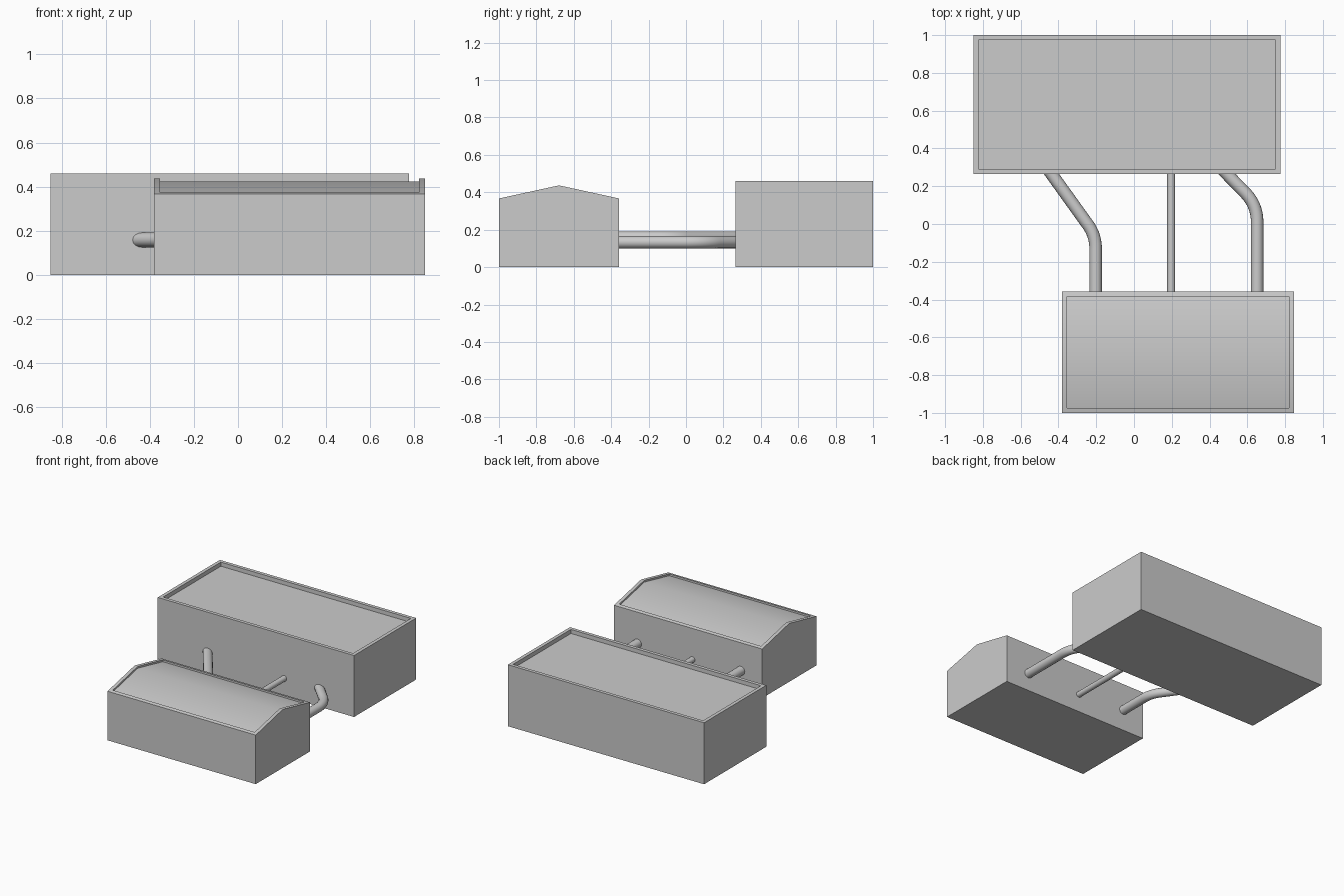
import bpy, bmesh, math
from mathutils import Vector

if "Cube" in bpy.data.objects:
    bpy.data.objects.remove(bpy.data.objects["Cube"])


def building(name, x0, x1, profile, rim, depth):
    """Extrude a y-z profile along x, then sink the roof inside a raised rim."""
    bm = bmesh.new()
    end = bm.faces.new([bm.verts.new((x0, y, z)) for y, z in profile])
    ext = bmesh.ops.extrude_face_region(bm, geom=[end], use_keep_orig=True)
    moved = [v for v in ext["geom"] if isinstance(v, bmesh.types.BMVert)]
    bmesh.ops.translate(bm, verts=moved, vec=(x1 - x0, 0, 0))
    bmesh.ops.recalc_face_normals(bm, faces=bm.faces[:])
    roof = [f for f in bm.faces if f.normal.z > 0.5]
    # flat rim, then a vertical step down to the roof panel
    bmesh.ops.inset_region(bm, faces=roof, thickness=rim, use_even_offset=True)
    bmesh.ops.inset_region(bm, faces=roof, thickness=0.0005, use_even_offset=True)
    verts = list({v for f in roof for v in f.verts})
    bmesh.ops.translate(bm, verts=verts, vec=(0, 0, -depth))
    bmesh.ops.recalc_face_normals(bm, faces=bm.faces[:])
    me = bpy.data.meshes.new(name)
    bm.to_mesh(me)
    bm.free()
    ob = bpy.data.objects.new(name, me)
    bpy.context.collection.objects.link(ob)
    return ob


def pipe(name, radius, z, start, end, corner=None, bend=0.0):
    """Round pipe from start to end, with an optional rounded corner."""
    a, b = Vector(start), Vector(end)
    path = [a]
    if corner:
        c = Vector(corner)
        p = c + (a - c).normalized() * bend
        q = c + (b - c).normalized() * bend
        for i in range(11):
            t = i / 10
            path.append(p * (1 - t) ** 2 + c * 2 * t * (1 - t) + q * t * t)
    path.append(b)
    cu = bpy.data.curves.new(name, 'CURVE')
    cu.dimensions = '3D'
    cu.bevel_depth = radius
    cu.bevel_resolution = 6
    cu.use_fill_caps = True
    sp = cu.splines.new('POLY')
    sp.points.add(len(path) - 1)
    for pt, co in zip(sp.points, path):
        pt.co = (co.x, co.y, z, 1)
    ob = bpy.data.objects.new(name, cu)
    bpy.context.collection.objects.link(ob)
    return ob


# Large flat-roofed block at the back
big = building("rear_building", -0.85, 0.775,
               [(0.265, 0), (1, 0), (1, 0.46), (0.265, 0.46)], 0.026, 0.03)

# Smaller block with a low gabled roof at the front
small = building("front_building", -0.38, 0.847,
                 [(-1, 0), (-0.358, 0), (-0.358, 0.367), (-0.679, 0.437), (-1, 0.367)],
                 0.026, 0.013)

# Connecting pipes
pipes = [
    pipe("left_pipe", 0.033, 0.158, (-0.203, -0.37), (-0.455, 0.29), (-0.203, -0.061), 0.07),
    pipe("middle_pipe", 0.021, 0.135, (0.197, -0.37), (0.197, 0.275)),
    pipe("right_pipe", 0.033, 0.133, (0.652, -0.37), (0.467, 0.29), (0.652, 0.10), 0.09),
]

# Smooth shading with sharp corners kept
bpy.ops.object.select_all(action='DESELECT')
for ob in pipes:
    ob.select_set(True)
bpy.context.view_layer.objects.active = pipes[0]
bpy.ops.object.convert(target='MESH')
for ob in [big, small]:
    ob.select_set(True)
bpy.ops.object.shade_smooth_by_angle(angle=math.radians(30))
